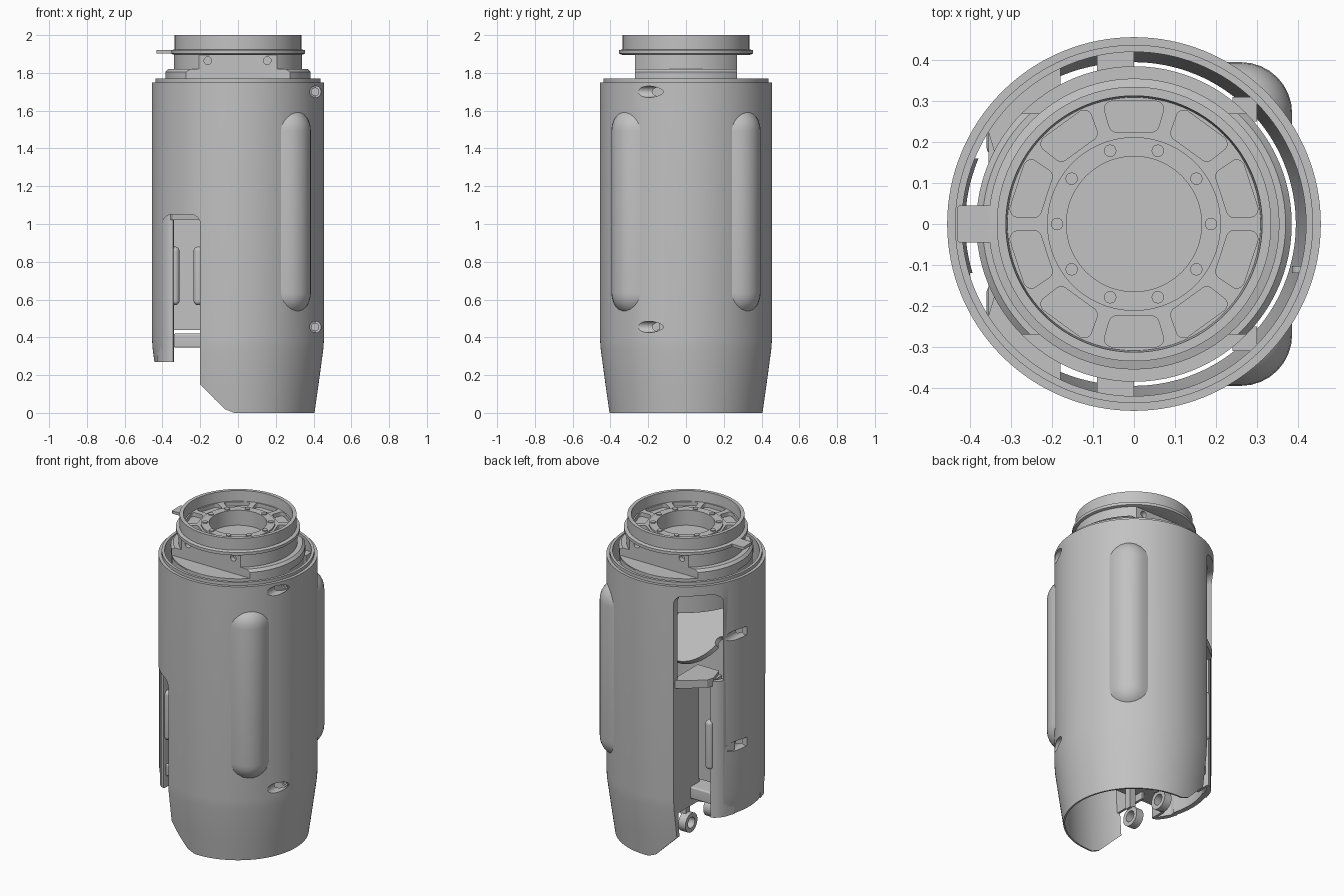
import bpy, bmesh, math
from mathutils import Matrix, Vector

cube = bpy.data.objects.get("Cube")
if cube:
    bpy.data.objects.remove(cube, do_unlink=True)

grey = bpy.data.materials.new("plain grey")
grey.use_nodes = True
COLOUR = (0.54, 0.54, 0.54, 1)
grey.diffuse_color = COLOUR
grey.node_tree.nodes["Principled BSDF"].inputs["Base Color"].default_value = COLOUR


def shade(ob, angle=30):
    for p in ob.data.polygons:
        p.use_smooth = True
    ob.data.set_sharp_from_angle(angle=math.radians(angle))


def finish(bm, name):
    bmesh.ops.recalc_face_normals(bm, faces=bm.faces)
    me = bpy.data.meshes.new(name)
    bm.to_mesh(me)
    bm.free()
    me.materials.append(grey)
    ob = bpy.data.objects.new(name, me)
    bpy.context.scene.collection.objects.link(ob)
    shade(ob)
    return ob


def lathe(name, profile, steps=96):
    """Spin a closed (radius, z) outline around z."""
    bm = bmesh.new()
    vs = [bm.verts.new((r, 0, z)) for r, z in profile]
    es = [bm.edges.new((a, b)) for a, b in zip(vs, vs[1:] + vs[:1])]
    bmesh.ops.spin(bm, geom=vs + es, cent=(0, 0, 0), axis=(0, 0, 1),
                   angle=math.tau, steps=steps, use_duplicate=False)
    bmesh.ops.remove_doubles(bm, verts=bm.verts, dist=0.0001)
    bmesh.ops.dissolve_degenerate(bm, edges=bm.edges, dist=0.0001)
    return finish(bm, name)


def prism(name, outline, z0, z1):
    bm = bmesh.new()
    face = bm.faces.new([bm.verts.new((x, y, z0)) for x, y in outline])
    top = bmesh.ops.extrude_face_region(bm, geom=[face])["geom"]
    bmesh.ops.translate(bm, vec=(0, 0, z1 - z0),
                        verts=[g for g in top if isinstance(g, bmesh.types.BMVert)])
    return finish(bm, name)


def box(name, xs, ys, zs, bevel=0, axis=None):
    """Box from ranges; bevel all edges, or only those along one axis."""
    bm = bmesh.new()
    size = [abs(r[1] - r[0]) for r in (xs, ys, zs)]
    mid = [(r[1] + r[0]) / 2 for r in (xs, ys, zs)]
    bmesh.ops.create_cube(bm, size=1, matrix=Matrix.Translation(mid) @ Matrix.Diagonal((*size, 1)))
    if bevel:
        edges = [e for e in bm.edges if axis is None or
                 abs((e.verts[0].co - e.verts[1].co).normalized()[axis]) > 0.9]
        bmesh.ops.bevel(bm, geom=edges, offset=bevel, segments=8, profile=0.5, affect='EDGES')
    return finish(bm, name)


def rod(name, centre, direction, radius, length, sides=32):
    bm = bmesh.new()
    turn = Vector(direction).to_track_quat('Z', 'Y').to_matrix().to_4x4()
    bmesh.ops.create_cone(bm, cap_ends=True, segments=sides, radius1=radius, radius2=radius,
                          depth=length, matrix=Matrix.Translation(centre) @ turn)
    return finish(bm, name)


def cut(ob, cutters):
    for c in cutters:
        m = ob.modifiers.new("cut", 'BOOLEAN')
        m.object, m.operation, m.solver = c, 'DIFFERENCE', 'EXACT'
    bpy.context.view_layer.update()
    ev = ob.evaluated_get(bpy.context.evaluated_depsgraph_get())
    me = bpy.data.meshes.new_from_object(ev)
    ob.modifiers.clear()
    ob.data = me
    for c in cutters:
        bpy.data.objects.remove(c, do_unlink=True)
    shade(ob)


# Outer casing: tapered foot, open bottom and rim
casing = lathe("casing", [(0.405, 0), (0.425, 0.14), (0.452, 0.34), (0.456, 0.4), (0.456, 1.75),
                          (0.437, 1.75), (0.437, 1.77), (0.42, 1.77), (0.42, 0.4), (0.395, 0)], 128)

foot_cut = box("foot_cut", (-1, -0.2), (-1, 1), (-1, 0.27))
chamfer_cut = prism("chamfer_cut", [(-0.3, -0.1), (-0.3, 0.25), (-0.2, 0.15), (-0.07, 0.02),
                                    (-0.02, 0), (-0.02, -0.1)], -1, 1)
chamfer_cut.data.transform(Matrix.Rotation(math.pi / 2, 4, 'X'))
front_cut = box("front_cut", (-0.4, -0.2), (-1, -0.12), (0.1, 1.05), 0.05, 1)
back_cut = box("back_cut", (-0.405, -0.2), (0.16, 1), (0.1, 1.69), 0.05, 1)
bores = [rod("bore", (0.41, -0.355, z), (0, 1, 0), 0.03, 0.5) for z in (0.455, 1.7)]
bores += [rod("bore", (-0.44, 0.29, z), (0, 1, 0), 0.03, 0.5) for z in (0.7, 1.4)]
cut(casing, [foot_cut, chamfer_cut, front_cut, back_cut] + bores)

# Screws sunk in the casing bores
for z in (0.455, 1.7):
    screw = rod("casing_screw", (0.408, -0.111, z), (0, 1, 0), 0.022, 0.016)
    cut(screw, [rod("socket", (0.408, -0.12, z), (0, 1, 0), 0.011, 0.016, 6)])

for s, top in ((-1, 1.05), (1, 1.13)):
    def mirrored(pts):
        return [(x, s * y) for x, y in pts]
    # Long raised grip: a rounded corner swelling out of the casing
    grip = box("grip_ridge", (0.1, 0.386), (s * 0.1, s * 0.395), (0.51, 1.62), 0.125)
    cut(grip, [rod("core_clearance", (0, 0, 1), (0, 0, 1), 0.432, 3, 96)])
    # Rounded flank of the rear strip, then the groove beside it
    prism("strip_flank", mirrored([(-0.43, 0.13), (-0.41, 0.193), (-0.39, 0.222), (-0.365, 0.245),
                                   (-0.345, 0.25), (-0.34, 0.24), (-0.34, 0.15), (-0.355, 0.15),
                                   (-0.355, 0.225), (-0.41, 0.13)]), 0.27, top)
    box("groove_wall", (-0.2, -0.185), (s * 0.15, s * 0.385), (0.3, top))
    box("groove_floor", (-0.345, -0.19), (s * 0.14, s * 0.16), (0.44, top))
    prism("groove_roof", mirrored([(-0.18, 0.14), (-0.33, 0.14), (-0.36, 0.24), (-0.345, 0.285),
                                   (-0.18, 0.41)]), top - 0.03, top + 0.02)
    # Oval pad on the flank of the groove
    y = 0.205 + 0.01 * s
    pad = box("groove_pad", (-0.36, -0.31), (s * y - 0.05, s * y + 0.05), (0.57, 0.88), 0.024)
    shade(pad, 60)
    # Hinge eyelets in the foot
    eye = rod("hinge_eyelet", (-0.1, s * 0.125, 0.13), (1, 0, 0), 0.06, 0.05)
    cut(eye, [rod("eye_hole", (-0.1, s * 0.125, 0.13), (1, 0, 0), 0.034, 0.2)])
    box("eyelet_arm", (-0.1, -0.06), (s * 0.125 - 0.02, s * 0.125 + 0.02), (0.18, 0.4))
    # Ribs joining the core to the casing
    box("core_rib", (-0.09, 0), (s * 0.355, s * 0.425), (1.5, 1.74))
    box("corner_rib", (0.24, 0.3), (s * 0.25, s * 0.31), (1.5, 1.72))

# Facing pad on the front groove and the bar across the foot
shade(box("groove_pad_front", (-0.235, -0.185), (-0.325, -0.235), (0.57, 0.88), 0.024), 60)
box("cross_bar", (-0.34, 0.1), (-0.24, 0.24), (0.345, 0.42), 0.01)

# Inner core and tilted inner plate
lathe("core_tube", [(0.33, 1.55), (0.38, 1.55), (0.38, 1.765), (0.33, 1.765)])
tilt = Vector((0.265, 0.587, 0.71)).normalized()
middle = Vector((-0.06, -0.05, 1.28))
across = tilt.cross(Vector((0, 0, 1))).normalized() * 0.24
plate = rod("inner_plate", middle, tilt, 0.24, 0.03, 48)
cut(plate, [rod("notch", middle + across * a, tilt, 0.03, 0.2) for a in (-1, 1)])

# Neck with flats front and back
neck = lathe("neck", [(0, 1.72), (0.385, 1.76), (0.385, 1.805), (0.37, 1.82), (0.34, 1.82),
                      (0.34, 1.9), (0.165, 1.9), (0.165, 1.85), (0, 1.85)])
flats = [box("flat", (-1, 1), (s * 0.27, s), (1.768, 2.1)) for s in (-1, 1)]
holes = [rod("hole", (x, s * 0.27, 1.865), (0, 1, 0), 0.02, 0.06)
         for x in (-0.16, 0.155) for s in (-1, 1)]
cut(neck, flats + holes)

# Top cup with lip, spoked floor and screw ring
cup = lathe("top_cup", [(0.165, 1.895), (0.335, 1.895), (0.355, 1.902), (0.355, 1.92), (0.335, 1.925),
                        (0.335, 2.0), (0.313, 2.0), (0.309, 1.935), (0.212, 1.935), (0.212, 1.945),
                        (0.165, 1.945)])
cutters = []
for i in range(10):
    a = math.radians(36 * i)
    pocket = box("pocket", (0.228, 0.306), (-0.066, 0.066), (1.91, 2.1), 0.018, 2)
    for v in pocket.data.vertices:
        v.co.y *= 0.85 + 4 * (v.co.x - 0.228)
        v.co.x -= 2 * v.co.y ** 2
    pocket.data.transform(Matrix.Rotation(a + math.radians(18), 4, 'Z'))
    cutters.append(pocket)
    rod("cup_screw", (0.188 * math.cos(a), 0.188 * math.sin(a), 1.945), (0, 0, 1), 0.015, 0.012, 20)
cut(cup, cutters)

# Index tab on the lip
box("index_tab", (-0.432, -0.34), (-0.045, 0.045), (1.903, 1.92), 0.008, 2)
